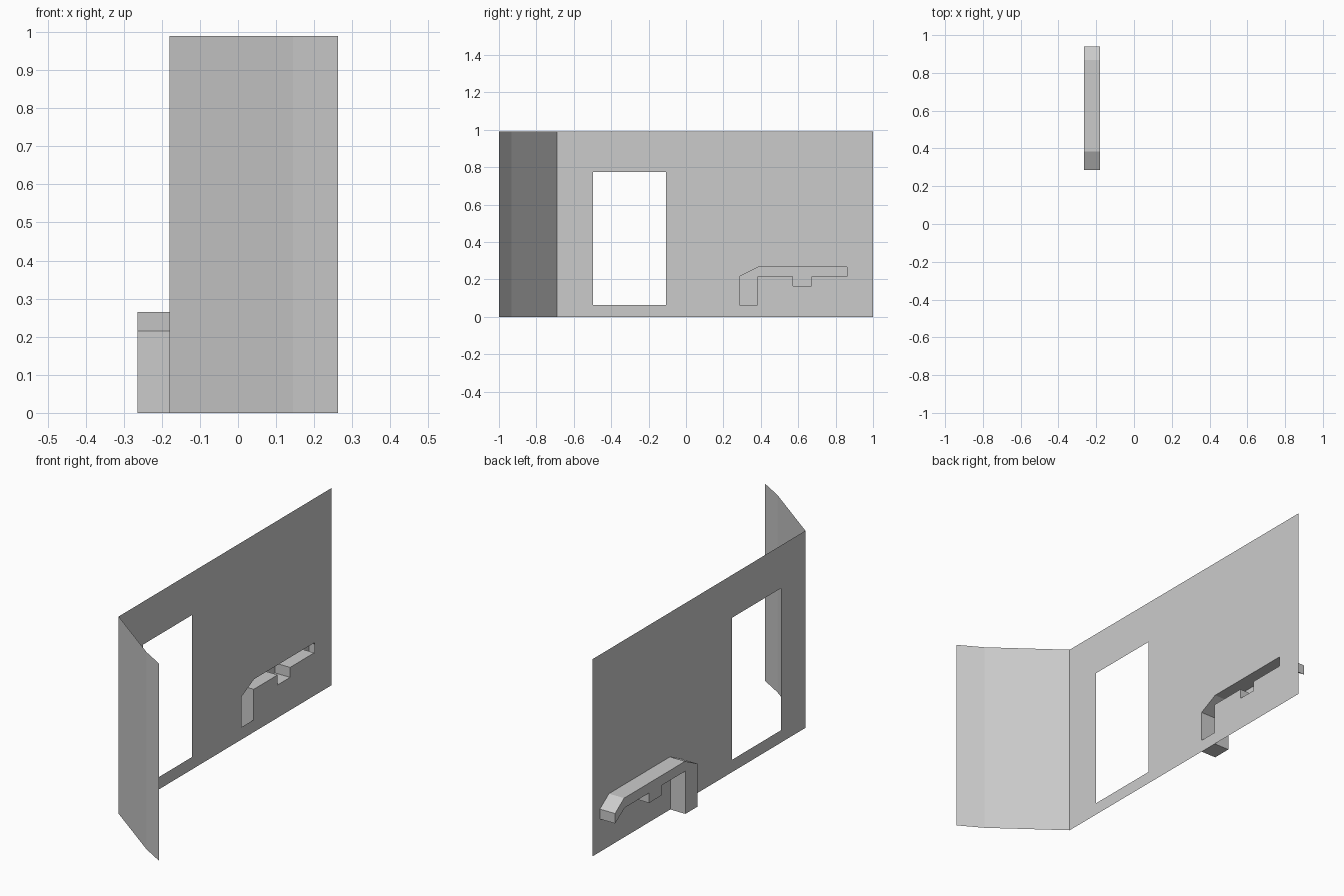
import bpy, bmesh

if "Cube" in bpy.data.objects:
    bpy.data.objects.remove(bpy.data.objects["Cube"])

WALL_X, OUT_X, TOP = -0.18, -0.264, 0.99


def finish(name, bm):
    mesh = bpy.data.meshes.new(name)
    bm.to_mesh(mesh)
    bm.free()
    obj = bpy.data.objects.new(name, mesh)
    bpy.context.collection.objects.link(obj)
    return obj


def rect(y0, z0, y1, z1):
    return [(y0, z0), (y1, z0), (y1, z1), (y0, z1)]


def loop_edges(bm, points):
    vs = [bm.verts.new((WALL_X, y, z)) for y, z in points]
    return [bm.edges.new((a, b)) for a, b in zip(vs, vs[1:] + vs[:1])]


# Profile shared by the bracket and its opening: top, end, peg, leg
leg_top = [(0.285, 0.215), (0.385, 0.265)]
peg = [(0.67, 0.215), (0.67, 0.165), (0.572, 0.165), (0.572, 0.215), (0.382, 0.215)]
opening = leg_top + [(0.862, 0.265), (0.862, 0.215)] + peg + [(0.382, 0.062), (0.285, 0.062)]
shell = (leg_top + [(0.868, 0.265), (0.94, 0.215), (0.94, 0.165), (0.862, 0.215)]
         + peg + [(0.382, 0), (0.285, 0)])

# Thin side wall with a window and the bracket opening
bm = bmesh.new()
edges = []
for outline in (rect(-0.69, 0, 1, TOP), rect(-0.497, 0.062, -0.108, 0.775), opening):
    edges += loop_edges(bm, outline)
bmesh.ops.triangle_fill(bm, edges=edges, use_beauty=True, normal=(1, 0, 0))
finish("side_wall", bm)

# Folded front flap, two flat strips
bm = bmesh.new()
path = [(WALL_X, -0.69), (0.145, -0.932), (0.262, -1.0)]
cols = [[bm.verts.new((x, y, z)) for z in (0, TOP)] for x, y in path]
for a, b in zip(cols, cols[1:]):
    bm.faces.new((a[0], a[1], b[1], b[0]))
finish("front_flap", bm)

# Hollow handle bracket, open on the wall side
bm = bmesh.new()
rim = [bm.verts.new((WALL_X, y, z)) for y, z in shell]
outer = [bm.verts.new((OUT_X, y, z)) for y, z in shell]
bm.faces.new(outer)
n = len(shell)
for i in range(n):
    j = (i + 1) % n
    bm.faces.new((rim[i], rim[j], outer[j], outer[i]))
bmesh.ops.recalc_face_normals(bm, faces=bm.faces)
finish("handle_bracket", bm)
